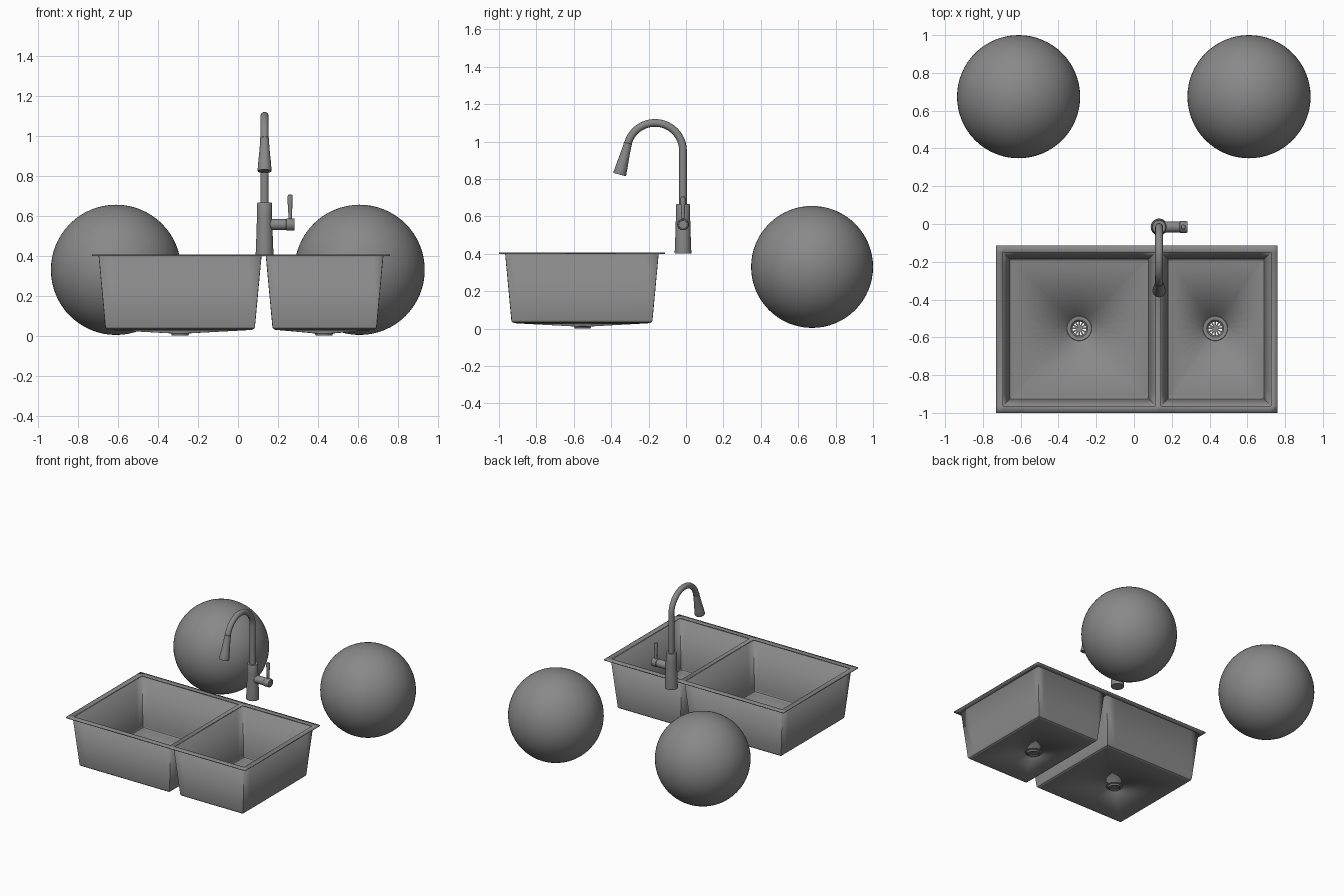
import bpy, bmesh, math
from mathutils import Matrix, Vector

if "Cube" in bpy.data.objects:
    bpy.data.objects.remove(bpy.data.objects["Cube"])

# one dark grey finish for every part
GREY = bpy.data.materials.new("dark_grey")
GREY.diffuse_color = (0.25, 0.25, 0.25, 1)
GREY.use_nodes = True
GREY.node_tree.nodes["Principled BSDF"].inputs["Base Color"].default_value = GREY.diffuse_color


def finish(ob, angle):
    ob.data.materials.clear()
    ob.data.materials.append(GREY)
    bpy.ops.object.select_all(action='DESELECT')
    ob.select_set(True)
    bpy.context.view_layer.objects.active = ob
    if ob.type == 'CURVE':
        bpy.ops.object.convert(target='MESH')
    bpy.ops.object.shade_smooth_by_angle(angle=math.radians(angle))


def add_mesh(name, bm, angle=35):
    mesh = bpy.data.meshes.new(name)
    bm.to_mesh(mesh)
    bm.free()
    ob = bpy.data.objects.new(name, mesh)
    bpy.context.collection.objects.link(ob)
    finish(ob, angle)
    return ob


def loft(bm, rings):
    n = len(rings[0])
    for a, b in zip(rings, rings[1:]):
        for i in range(n):
            j = (i + 1) % n
            bm.faces.new((a[i], a[j], b[j], b[i]))


def lathe(name, profile, matrix, closed=False, seg=48):
    """Revolve (radius, height) points about local z, capped unless closed."""
    bm = bmesh.new()
    rings = [[bm.verts.new((r * math.cos(2 * math.pi * k / seg), r * math.sin(2 * math.pi * k / seg), z))
              for k in range(seg)] for r, z in profile]
    if closed:
        rings.append(rings[0])
    else:
        bm.faces.new(rings[0])
        bm.faces.new(rings[-1])
    loft(bm, rings)
    bmesh.ops.recalc_face_normals(bm, faces=bm.faces)
    bm.transform(matrix)
    return add_mesh(name, bm)


def thicken(ob, t):
    mod = ob.modifiers.new("sheet", 'SOLIDIFY')
    mod.thickness = t
    mod.offset = -1


DRAIN_Y = -0.553
Y0, Y1 = -0.963, -0.15


def rect_points(x0, x1, y0, y1, n=12):
    corners = [(x0, y0), (x1, y0), (x1, y1), (x0, y1)]
    pts = []
    for k in range(4):
        a, b = Vector(corners[k]), Vector(corners[(k + 1) % 4])
        pts += [a.lerp(b, i / n) for i in range(n)]
    return pts


def basin(side, x0, x1, drain_x):
    # tapered walls, small foot radius, floor falling to a round drain hole
    bm = bmesh.new()
    rings = []
    for inset, z in ((0, 0.4), (0.033, 0.045), (0.036, 0.038), (0.043, 0.034), (0.056, 0.0325)):
        pts = rect_points(x0 + inset, x1 - inset, Y0 + inset, Y1 - inset)
        rings.append([bm.verts.new((p.x, p.y, z)) for p in pts])
    hole = []
    for p in pts:
        a = math.atan2(p.y - DRAIN_Y, p.x - drain_x)
        hole.append(bm.verts.new((drain_x + 0.048 * math.cos(a), DRAIN_Y + 0.048 * math.sin(a), 0.016)))
    rings.append(hole)
    loft(bm, rings)
    thicken(add_mesh(side + "_basin", bm, 2), 0.004)

    # drain flange with open outlet
    at = Matrix.Translation((drain_x, DRAIN_Y, 0))
    lathe(side + "_drain_flange", [(0.066, 0.0175), (0.064, 0.0195), (0.045, 0.0175), (0.040, 0.012),
                                   (0.036, 0.008), (0.036, 0.0), (0.041, 0.0), (0.045, 0.010), (0.064, 0.014)],
          at, closed=True)

    # strainer hub and radial bars
    bm = bmesh.new()
    bmesh.ops.create_cone(bm, cap_ends=True, segments=24, radius1=0.012, radius2=0.010, depth=0.006,
                          matrix=at @ Matrix.Translation((0, 0, 0.010)))
    for k in range(12):
        bmesh.ops.create_cube(bm, size=1, matrix=at @ Matrix.Rotation(k * math.pi / 6, 4, 'Z')
                              @ Matrix.Translation((0.024, 0, 0.010)) @ Matrix.Diagonal((0.028, 0.008, 0.004, 1)))
    add_mesh(side + "_strainer", bm)


basin("left", -0.694, 0.114, -0.29)
basin("right", 0.143, 0.724, 0.43)

# flat sink rim with two openings
bm = bmesh.new()
xs = [-0.73, -0.694, 0.114, 0.143, 0.724, 0.76]
ys = [-1.0, Y0, Y1, -0.113]
grid = [[bm.verts.new((x, y, 0.408)) for x in xs] for y in ys]
for j in range(3):
    for i in range(5):
        if j == 1 and i in (1, 3):
            continue
        bm.faces.new((grid[j][i], grid[j][i + 1], grid[j + 1][i + 1], grid[j + 1][i]))
thicken(add_mesh("sink_rim", bm, 2), 0.008)

# faucet body
FX, FY = 0.133, -0.016
lathe("faucet_body", [(0.044, 0.402), (0.0445, 0.41), (0.041, 0.50), (0.038, 0.60), (0.038, 0.66), (0.035, 0.667)],
      Matrix.Translation((FX, FY, 0)))

# gooseneck pipe
R, ZC, END = 0.15, 0.95, math.radians(165)
path = [(FX, FY, 0.65), (FX, FY, 0.8)]
path += [(FX, FY - R + R * math.cos(END * k / 32), ZC + R * math.sin(END * k / 32)) for k in range(33)]
curve = bpy.data.curves.new("faucet_neck", 'CURVE')
curve.dimensions = '3D'
curve.bevel_depth = 0.0205
curve.bevel_resolution = 6
curve.use_fill_caps = True
spline = curve.splines.new('POLY')
spline.points.add(len(path) - 1)
for pt, co in zip(spline.points, path):
    pt.co = (*co, 1)
neck = bpy.data.objects.new("faucet_neck", curve)
bpy.context.collection.objects.link(neck)
finish(neck, 35)

# flared spray head along the end tangent of the neck
direction = Vector((0, -math.sin(END), math.cos(END)))
aim = Matrix.Translation(path[-1]) @ direction.to_track_quat('Z', 'Y').to_matrix().to_4x4()
lathe("spray_head", [(0.020, -0.004), (0.022, -0.002), (0.022, 0.010), (0.025, 0.055), (0.032, 0.127),
                     (0.035, 0.165), (0.034, 0.171), (0.030, 0.171), (0.028, 0.167)], aim)

# side valve, cap with a recessed end, and lever
side_axis = Matrix.Translation((FX, FY, 0.557)) @ Matrix.Rotation(math.pi / 2, 4, 'Y')
lathe("valve_stub", [(0.028, 0.0), (0.028, 0.112)], side_axis)
lathe("valve_cap", [(0.028, 0.108), (0.031, 0.111), (0.031, 0.145), (0.028, 0.150), (0.023, 0.150),
                    (0.022, 0.146)], side_axis)
lathe("lever", [(0.009, 0.575), (0.009, 0.61), (0.012, 0.66), (0.013, 0.695), (0.011, 0.704), (0.006, 0.707)],
      Matrix.Translation((FX + 0.128, FY, 0)), seg=24)

# two large spheres behind the sink
for name, x in (("left_sphere", -0.611), ("right_sphere", 0.609)):
    bm = bmesh.new()
    bmesh.ops.create_uvsphere(bm, u_segments=64, v_segments=32, radius=0.326,
                              matrix=Matrix.Translation((x, 0.674, 0.33)))
    add_mesh(name, bm)
